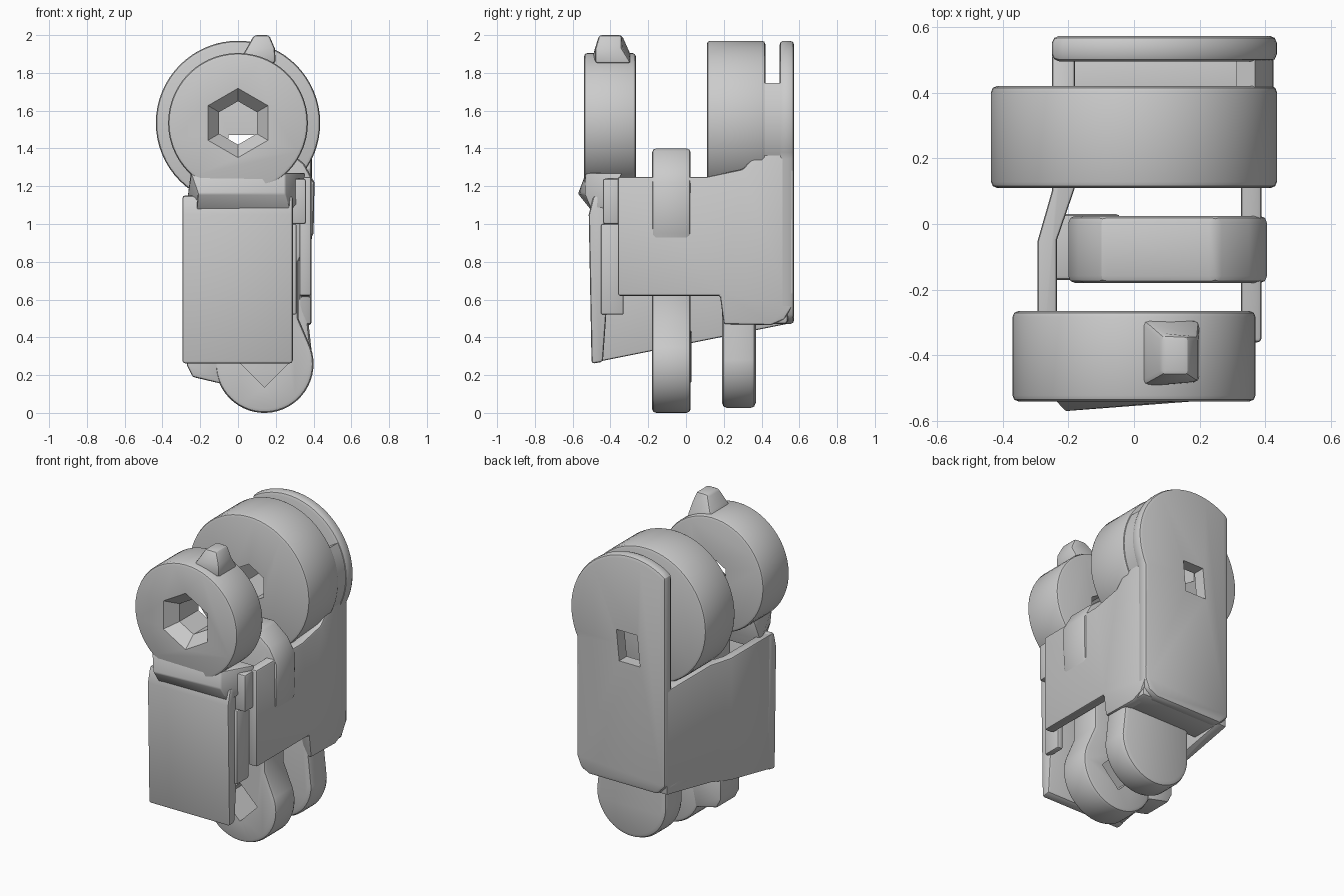
import bpy, bmesh
from math import sin, cos, radians

if "Cube" in bpy.data.objects:
    bpy.data.objects.remove(bpy.data.objects["Cube"])


def loft(name, rings, bevel=0.0, holes=()):
    """Skin equal-length rings of 3D points, cap the ends, cut, bevel, smooth."""
    bm = bmesh.new()
    loops = [[bm.verts.new(p) for p in ring] for ring in rings]
    n = len(loops[0])
    for a, b in zip(loops, loops[1:]):
        for i in range(n):
            bm.faces.new((a[i], a[(i + 1) % n], b[(i + 1) % n], b[i]))
    bm.faces.new(loops[0])
    bm.faces.new(loops[-1])
    bmesh.ops.recalc_face_normals(bm, faces=bm.faces)
    mesh = bpy.data.meshes.new(name)
    bm.to_mesh(mesh)
    bm.free()
    ob = bpy.data.objects.new(name, mesh)
    bpy.context.collection.objects.link(ob)
    if bevel:
        m = ob.modifiers.new("bevel", 'BEVEL')
        m.width, m.segments = bevel, 2
        m.limit_method, m.angle_limit = 'ANGLE', radians(35)
    for cutter in holes:
        m = ob.modifiers.new("hole", 'BOOLEAN')
        m.operation, m.object, m.solver = 'DIFFERENCE', cutter, 'EXACT'
        cutter.hide_render = True
        cutter.hide_set(True)
    bpy.ops.object.select_all(action='DESELECT')
    bpy.context.view_layer.objects.active = ob
    ob.select_set(True)
    for m in list(ob.modifiers):
        bpy.ops.object.modifier_apply(modifier=m.name)
    bpy.ops.object.shade_smooth_by_angle(angle=radians(28))
    for cutter in holes:
        bpy.data.objects.remove(cutter)
    return ob


def along_y(name, pts, y0, y1, **kw):
    return loft(name, [[(x, y, z) for x, z in pts] for y in (y0, y1)], **kw)


def along_x(name, pts, x0, x1, **kw):
    return loft(name, [[(x, y, z) for y, z in pts] for x in (x0, x1)], **kw)


def box(name, x0, x1, y0, y1, z0, z1, **kw):
    return along_y(name, [(x0, z0), (x1, z0), (x1, z1), (x0, z1)], y0, y1, **kw)


def arc(cx, cz, r, a0, a1, n):
    return [(cx + r * cos(radians(a0 + (a1 - a0) * i / n)),
             cz + r * sin(radians(a0 + (a1 - a0) * i / n))) for i in range(n + 1)]


def circle(cx, cz, r, n, start=0):
    return arc(cx, cz, r, start, start + 360, n)[:-1]


CZ = 1.535  # height of the shared upper axis

# front knuckle disc with a faceted, flared hole
hole = along_y("hole_cutter", circle(0, CZ, 0.115, 6, 30), -0.7, 0)
flare = loft("flare_cutter", [[(x, -0.56, z) for x, z in circle(0, CZ, 0.2, 6, 30)],
                              [(x, -0.44, z) for x, z in circle(0, CZ, 0.10, 6, 30)]])
along_y("front_disc", circle(0, CZ, 0.37, 56), -0.54, -0.265, bevel=0.018, holes=(hole, flare))

# knob on top of the front disc
loft("top_knob", [[(0.01, -0.5, 1.87), (0.2, -0.48, 1.85), (0.2, -0.29, 1.85), (0.01, -0.28, 1.87)],
                  [(0.04, -0.485, 1.92), (0.195, -0.48, 1.93), (0.195, -0.34, 1.93), (0.04, -0.3, 1.92)],
                  [(0.085, -0.46, 2.0), (0.165, -0.46, 2.0), (0.165, -0.34, 2.0), (0.085, -0.34, 2.0)]],
     bevel=0.015)

# neck joining front disc and front panel
loft("front_neck", [[(-0.22, -0.5, 1.07), (0.28, -0.5, 1.07), (0.28, -0.38, 1.07), (-0.22, -0.38, 1.07)],
                    [(-0.21, -0.572, 1.16), (0.25, -0.535, 1.16), (0.34, -0.38, 1.13), (-0.27, -0.38, 1.13)],
                    [(-0.25, -0.53, 1.27), (0.25, -0.53, 1.27), (0.36, -0.34, 1.27), (-0.25, -0.34, 1.27)]],
     bevel=0.008)

# front panel, with the flange under its lower edge
along_x("front_panel", [(-0.50, 0.26), (-0.44, 0.27), (-0.42, 0.55), (-0.43, 1.15), (-0.49, 1.15),
                        (-0.515, 1.05)], -0.295, 0.29, bevel=0.015)
box("panel_strut", 0.27, 0.31, -0.45, -0.33, 0.52, 1.0, bevel=0.01)
box("upper_rib", 0.24, 0.36, -0.44, -0.34, 1.0, 1.24, bevel=0.012)

# rear knuckle disc
hole = along_y("hole_cutter", circle(0, CZ, 0.125, 6, 30), 0, 0.6)
along_y("rear_disc", circle(0, CZ, 0.435, 64), 0.11, 0.42, bevel=0.018, holes=(hole,))

# back plate: round top cut off straight on one side
outline = arc(0, CZ, 0.435, 125, -26, 30) + [(0.39, 0.57), (0.36, 0.5), (0.3, 0.47),
                                             (-0.19, 0.47), (-0.25, 0.53)]
hole = along_y("hole_cutter", [(-0.07, 1.27), (0.08, 1.27), (0.1, 1.47), (-0.05, 1.47)], 0.4, 0.7)
along_y("back_plate", outline, 0.495, 0.573, bevel=0.022, holes=(hole,))

# curved bridge between the rear disc and the back plate
along_y("rear_bridge", arc(0, CZ, 0.425, -30, 30, 10) + arc(0, CZ, 0.36, 30, -30, 10), 0.39, 0.52)

# right side wall
along_x("right_wall", [(-0.36, 0.62), (0.18, 0.62), (0.2, 0.47), (0.45, 0.465), (0.52, 0.495),
                       (0.56, 0.56), (0.57, 0.65), (0.57, 1.42), (0.4, 1.4), (0.3, 1.29),
                       (0.11, 1.25), (-0.36, 1.25)], 0.325, 0.388, bevel=0.012)

# left side wall: stepped plan, lower edge falling toward the front
plan = [(-0.25, 0.55), (-0.25, 0.1), (-0.293, -0.05), (-0.293, -0.47),
        (-0.235, -0.47), (-0.235, -0.05), (-0.18, 0.11), (-0.18, 0.55)]
loft("left_wall", [[(x, y, 0.27 + (y + 0.47) * 0.2) for x, y in plan],
                   [(x, y, 1.15) for x, y in plan]], bevel=0.01)

# floor of the rear housing
box("rear_floor", -0.25, 0.38, 0.33, 0.54, 0.47, 0.54, bevel=0.02)

# middle link: round foot with a diamond hole, faceted head
hole = along_y("hole_cutter", circle(0.14, 0.26, 0.125, 4), -0.3, 0.2)
along_y("middle_link", arc(0.14, 0.26, 0.26, 165, 380, 32) +
        [(0.32, 0.5), (0.32, 0.8), (0.4, 0.95), (0.405, 1.22), (0.35, 1.32), (0.25, 1.4),
         (-0.1, 1.4), (-0.17, 1.32), (-0.2, 1.2), (-0.2, 0.95), (-0.08, 0.8), (-0.08, 0.45)],
        -0.18, 0.025, bevel=0.022, holes=(hole,))

# arm tying the link's foot to the left wall
along_y("link_arm", [(-0.24, 0.19), (-0.09, 0.155), (-0.04, 0.4), (-0.27, 0.45), (-0.27, 0.25)],
        -0.17, 0.03, bevel=0.012)

# rear foot lobe, running up inside the housing
along_y("rear_lobe", arc(0.14, 0.28, 0.255, 180, 360, 28) + [(0.36, 0.6), (0.33, 1.15), (-0.1, 1.15),
                                                            (-0.115, 0.6)], 0.19, 0.37, bevel=0.03)
